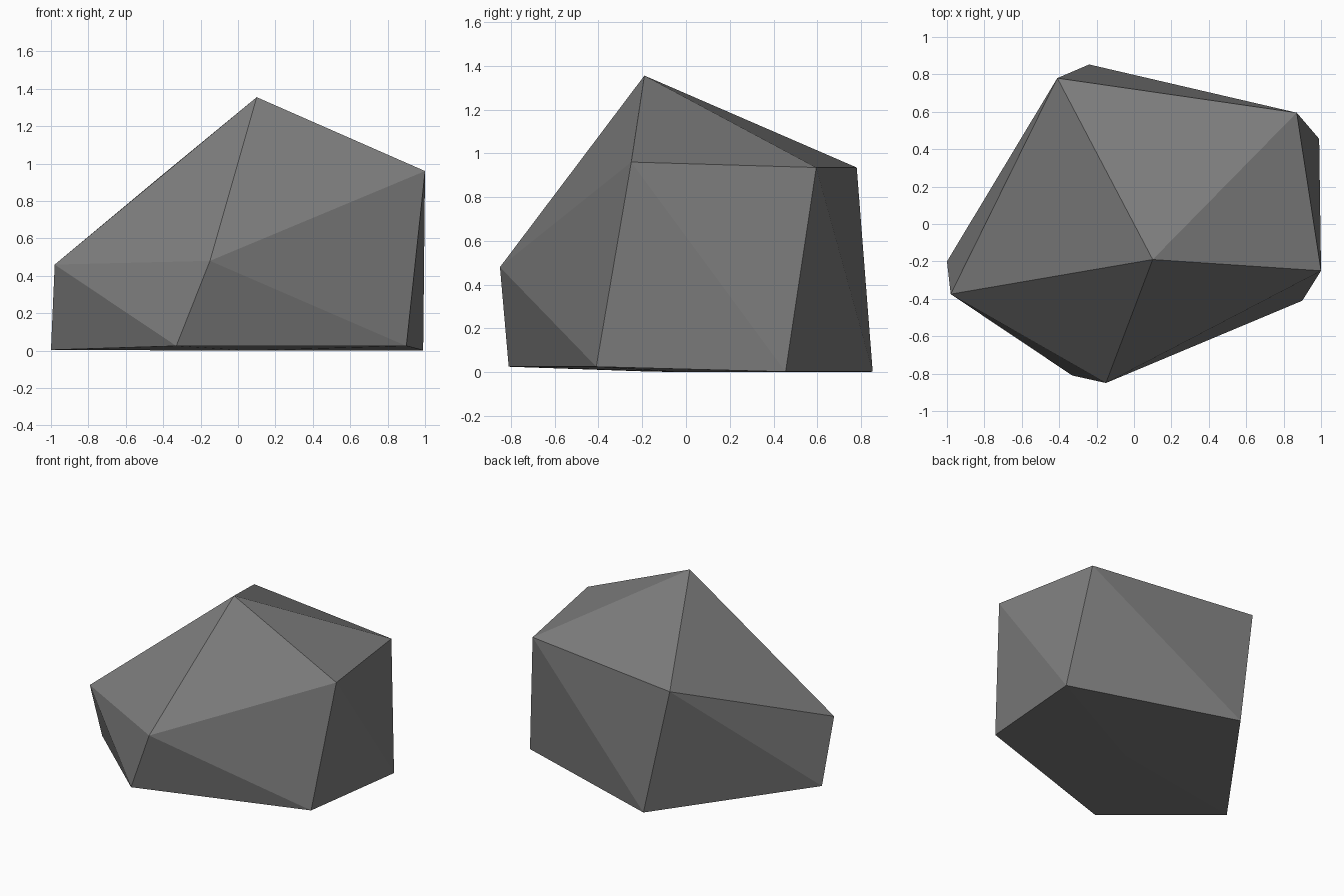
import bpy, bmesh

if "Cube" in bpy.data.objects:
    bpy.data.objects.remove(bpy.data.objects["Cube"])

# Single grey stone colour
stone = bpy.data.materials.new("stone_grey")
stone.diffuse_color = (0.205, 0.205, 0.205, 1)
stone.use_nodes = True
stone.node_tree.nodes["Principled BSDF"].inputs["Base Color"].default_value = stone.diffuse_color

# Faceted boulder: peak, shoulder ring and foot ring (a distorted icosahedron)
peak = (0.10, -0.19, 1.355)
shoulder = [(-0.98, -0.375, 0.46), (-0.15, -0.85, 0.48), (1.0, -0.25, 0.96),
            (0.87, 0.595, 0.935), (-0.41, 0.78, 0.935)]
foot = [(-1.0, -0.20, 0.004), (-0.33, -0.81, 0.025), (0.90, -0.41, 0.025),
        (0.99, 0.455, 0.002), (-0.24, 0.853, 0.002)]
base = (0.06, -0.02, 0.0)

bm = bmesh.new()
top, bottom = bm.verts.new(peak), bm.verts.new(base)
up = [bm.verts.new(p) for p in shoulder]
low = [bm.verts.new(p) for p in foot]
for i in range(5):
    j = (i + 1) % 5
    bm.faces.new((top, up[i], up[j]))       # cap
    bm.faces.new((up[i], low[i], low[j]))   # side, pointing up
    bm.faces.new((up[i], low[j], up[j]))    # side, pointing down
    bm.faces.new((bottom, low[j], low[i]))  # underside
bmesh.ops.recalc_face_normals(bm, faces=bm.faces)

mesh = bpy.data.meshes.new("boulder")
bm.to_mesh(mesh)
bm.free()
mesh.materials.append(stone)
bpy.context.collection.objects.link(bpy.data.objects.new("boulder", mesh))
